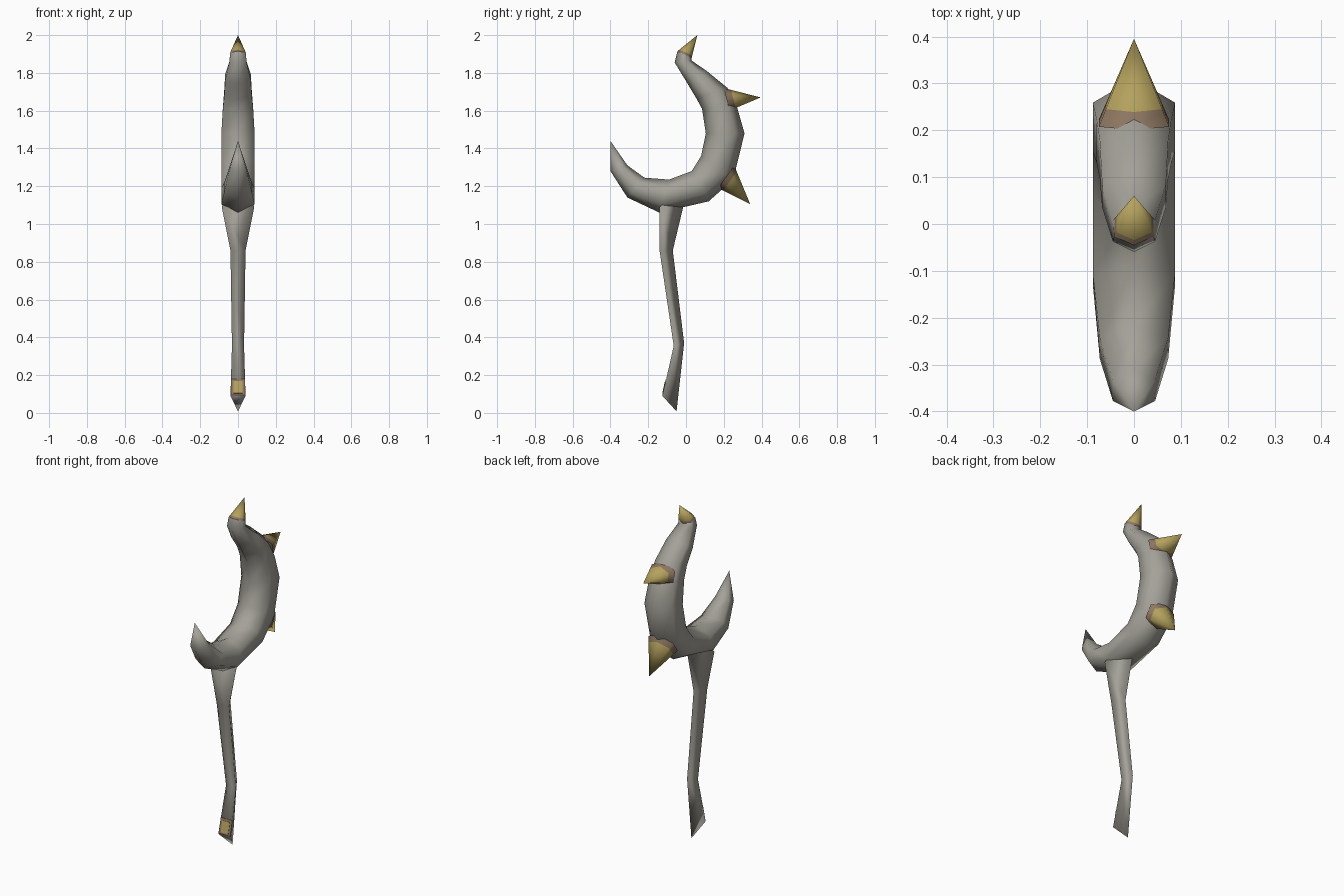
import bpy, bmesh, math
from mathutils import Vector

cube = bpy.data.objects.get("Cube")
if cube:
    bpy.data.objects.remove(cube, do_unlink=True)


def material(name, rgb):
    m = bpy.data.materials.new(name)
    m.use_nodes = True
    m.diffuse_color = (*rgb, 1)
    m.node_tree.nodes["Principled BSDF"].inputs["Base Color"].default_value = (*rgb, 1)
    return m


GREY = material("warm grey", (0.37, 0.36, 0.315))
GOLD = material("dull gold", (0.46, 0.36, 0.11))
BROWN = material("brown", (0.27, 0.185, 0.12))

# Cross-sections: (position from inner to outer edge, fraction of half width)
HEXAGON = [(0, 0), (.25, 1), (.75, 1), (1, 0), (.75, -1), (.25, -1)]
TRIANGLE = [(0, -1), (0, 1), (1, 0)]


def loft(name, rings, section, mats, smooth):
    """Skin rings given as (inner yz, outer yz, half width); one material per span."""
    bm = bmesh.new()
    loops = []
    for a, b, half in rings:
        a, b = Vector((0, *a)), Vector((0, *b))
        loops.append([bm.verts.new(a.lerp(b, t) + Vector((s * half, 0, 0)))
                      for t, s in section])
    n = len(section)
    for k in range(len(loops) - 1):
        for i in range(n):
            j = (i + 1) % n
            f = bm.faces.new((loops[k][i], loops[k][j], loops[k + 1][j], loops[k + 1][i]))
            f.material_index = k % len(mats)
    bm.faces.new(loops[0])
    bm.faces.new(loops[-1])
    bmesh.ops.remove_doubles(bm, verts=bm.verts, dist=1e-5)
    bmesh.ops.recalc_face_normals(bm, faces=bm.faces)
    mesh = bpy.data.meshes.new(name)
    bm.to_mesh(mesh)
    bm.free()
    for m in mats:
        mesh.materials.append(m)
    ob = bpy.data.objects.new(name, mesh)
    bpy.context.collection.objects.link(ob)
    if smooth:
        bpy.ops.object.select_all(action='DESELECT')
        ob.select_set(True)
        bpy.context.view_layer.objects.active = ob
        bpy.ops.object.shade_smooth_by_angle(angle=math.radians(smooth))
    return ob


# Crescent blade, from the front point round to the top
loft("crescent", [
    ((-.40, 1.44), (-.40, 1.44), 0),
    ((-.31, 1.31), (-.40, 1.28), .045),
    ((-.22, 1.245), (-.31, 1.14), .073),
    ((-.09, 1.235), (-.14, 1.06), .088),
    ((.03, 1.28), (.12, 1.12), .088),
    ((.08, 1.36), (.25, 1.235), .088),
    ((.105, 1.48), (.31, 1.48), .088),
    ((.085, 1.61), (.27, 1.62), .08),
    ((.055, 1.665), (.22, 1.72), .073),
    ((.01, 1.74), (.11, 1.81), .068),
    ((-.06, 1.855), (.03, 1.865), .045),
    ((-.045, 1.915), (.03, 1.88), .042),
], HEXAGON, [GREY], 80)

# Three-sided bent handle
loft("handle", [
    ((-.05, 1.18), (.02, 1.16), .06),
    ((-.14, 1.09), (-.01, 1.11), .086),
    ((-.14, .86), (-.07, .86), .04),
    ((-.065, .355), (-.01, .37), .032),
    ((-.125, .09), (-.05, .008), .04),
], TRIANGLE, [GREY], 130)


# Spikes with a brown band round the base
def spike(name, a, b, tip, half, band):
    a, b, tip = Vector(a), Vector(b), Vector(tip)
    loft(name, [(a, b, half),
                (a.lerp(tip, band), b.lerp(tip, band), half * (1 - band)),
                (tip, tip, 0)], HEXAGON, [BROWN, GOLD], 80)


spike("top_spike", (-.045, 1.915), (.03, 1.88), (.06, 2.0), .042, .1)
spike("upper_back_spike", (.20, 1.72), (.23, 1.60), (.395, 1.67), .075, .2)
spike("lower_back_spike", (.17, 1.19), (.255, 1.31), (.34, 1.105), .08, .16)


# Thin inlay plates on the front face at the foot of the handle
def foot_plate(name, low, high, half, lift, mat):
    bottom, top = Vector((-.125, .09)), Vector((-.065, .355))
    out = Vector((-.975, .22)) * lift
    rings = []
    for t in (low, high):
        p = bottom.lerp(top, t)
        rings.append((p + out, p - out * .2, half))
    loft(name, rings, [(0, -1), (0, 1), (1, 1), (1, -1)], [mat], 0)


foot_plate("foot_border", .02, .34, .037, .002, BROWN)
foot_plate("foot_inlay", .05, .29, .024, .004, GOLD)
